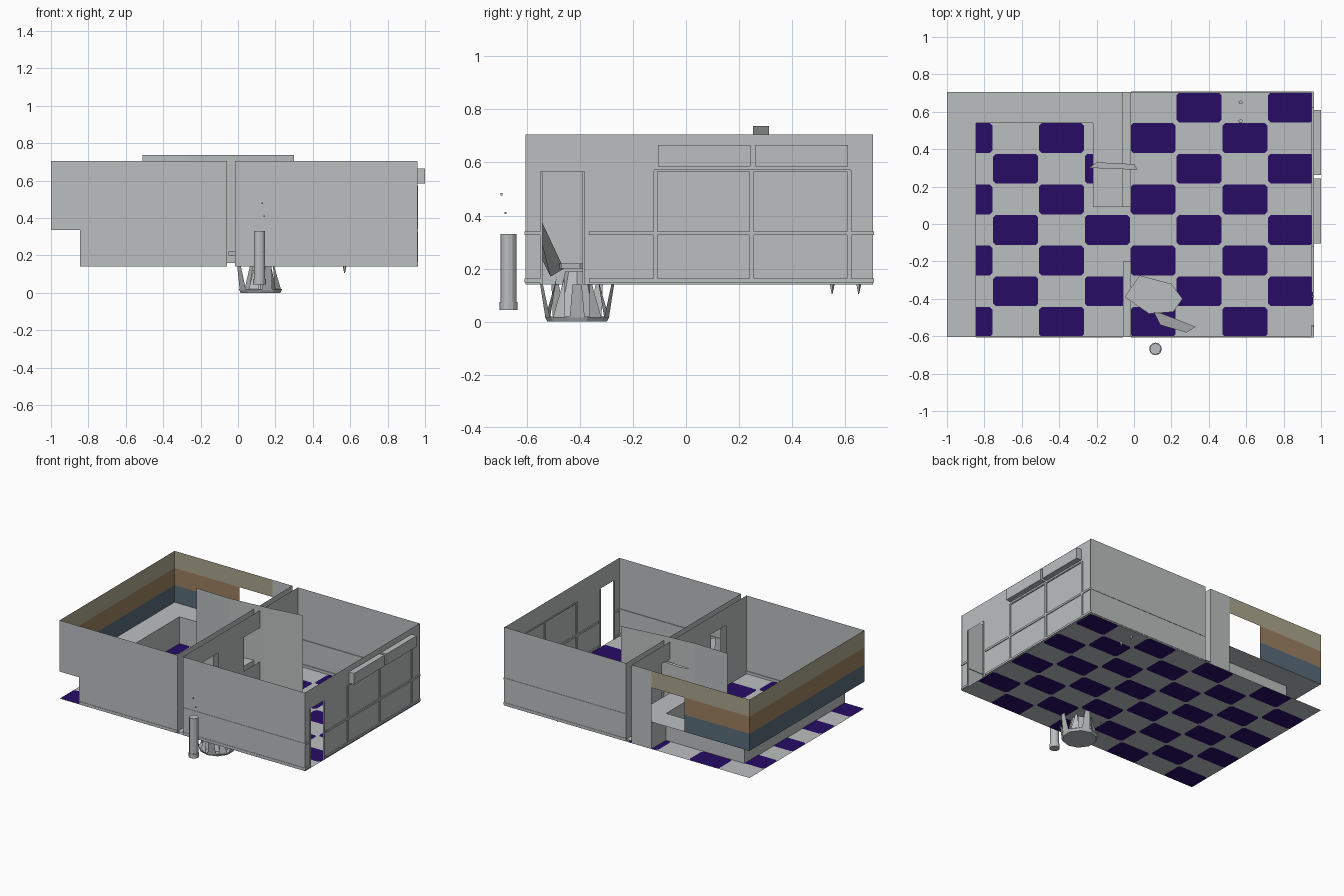
import bpy, bmesh, math
from mathutils import Vector, Matrix

if "Cube" in bpy.data.objects:
    bpy.data.objects.remove(bpy.data.objects["Cube"])


def material(name, r, g, b):
    m = bpy.data.materials.new(name)
    m.diffuse_color = (r, g, b, 1)
    m.use_nodes = True
    m.node_tree.nodes["Principled BSDF"].inputs["Base Color"].default_value = m.diffuse_color
    return m


GREY = material("plaster grey", .50, .52, .525)
PURPLE = material("dark purple tile", .020, .004, .130)
OLIVE = material("olive stripe", .41, .38, .27)
BROWN = material("tan stripe", .33, .216, .122)
BLUE = material("slate blue stripe", .098, .15, .19)
MATS = [GREY, PURPLE, OLIVE, BROWN, BLUE]


def finish(name, bm):
    me = bpy.data.meshes.new(name)
    bm.to_mesh(me)
    bm.free()
    for m in MATS:
        me.materials.append(m)
    ob = bpy.data.objects.new(name, me)
    bpy.context.collection.objects.link(ob)
    return ob


def sheet(name, axis, pos, rects):
    """Flat sheet across one axis; rects are (u0, u1, v0, v1[, material])."""
    bm = bmesh.new()
    for r in rects:
        u0, u1, v0, v1 = r[:4]
        vs = []
        for u, v in ((u0, v0), (u1, v0), (u1, v1), (u0, v1)):
            co = [u, v]
            co.insert("xyz".index(axis), pos)
            vs.append(bm.verts.new(co))
        f = bm.faces.new(vs)
        f.material_index = r[4] if len(r) > 4 else 0
    return finish(name, bm)


def poly(name, pts):
    bm = bmesh.new()
    bm.faces.new([bm.verts.new(p) for p in pts])
    return finish(name, bm)


def box(name, x0, x1, y0, y1, z0, z1):
    bm = bmesh.new()
    bmesh.ops.create_cube(bm, size=1)
    for v in bm.verts:
        v.co = ((x0 + x1) / 2 + v.co.x * (x1 - x0),
                (y0 + y1) / 2 + v.co.y * (y1 - y0),
                (z0 + z1) / 2 + v.co.z * (z1 - z0))
    return finish(name, bm)


def cone(name, x, y, z0, z1, r0, r1, n):
    bm = bmesh.new()
    bmesh.ops.create_cone(bm, cap_ends=True, segments=n, radius1=r0, radius2=r1,
                          depth=z1 - z0, matrix=Matrix.Translation((x, y, (z0 + z1) / 2)))
    return finish(name, bm)


L, ML, MR, R = -1.0, -.06, -.015, .96      # outer and middle wall x
F, B = -.605, .705                          # front and back wall y
Z0, ZL, ZT = .14, .335, .705                # floor, ledge, wall top
BX, BY, AX, AY = -.845, .54, -.22, .09      # ledge edges in the left room

# Checkered floor: pale sheet with chamfered dark tiles
sheet("floor_base", "z", Z0, [(L, R, F, B)])
bm = bmesh.new()
tw, th, c = (R - L) / 8, (B - F) / 8, .014
for i in range(8):
    for j in range(8):
        if (i + j) % 2 == 0:
            x0, y0 = L + i * tw + .002, F + j * th + .002
            x1, y1 = x0 + tw - .004, y0 + th - .004
            ring = [(x0 + c, y0), (x1 - c, y0), (x1, y0 + c), (x1, y1 - c),
                    (x1 - c, y1), (x0 + c, y1), (x0, y1 - c), (x0, y0 + c)]
            for z in (Z0 + .0015, Z0 - .0015):
                f = bm.faces.new([bm.verts.new((x, y, z)) for x, y in ring])
                f.material_index = 1
                if z < Z0:
                    f.normal_flip()
finish("floor_tiles", bm)

# Left room: striped outer walls with a serving opening at the back
h = (ZT - ZL) / 3
bands = [(ZL, ZL + h, 4), (ZL + h, ZL + 2 * h, 3), (ZL + 2 * h, ZT, 2)]
sheet("left_striped_wall", "x", L, [(F, B, a, b, m) for a, b, m in bands])
sheet("back_striped_wall", "y", B,
      [(L, -.48 if m != 2 else AX, a, b, m) for a, b, m in bands])
sheet("back_left_wall", "y", B, [(AX, ML, Z0, ZT)])
sheet("front_left_wall", "y", F, [(L, BX, ZL, ZT), (BX, ML, Z0, ZT)])

# Ledges around the left room and their lower walls
sheet("ledge_top", "z", ZL, [(L, BX, F, B), (BX, AX, BY, B), (AX, ML, AY, B)])
sheet("ledge_side_left", "x", BX, [(F, BY, Z0, ZL)])
sheet("ledge_side_back", "y", BY, [(BX, AX, Z0, ZL)])
sheet("counter_side", "x", AX, [(AY, B, Z0, ZL)])
sheet("counter_end", "y", AY, [(AX, ML, Z0, ZL)])

# Middle double wall with a doorway and a hatch above the counter
D0, D1, DT = -.37, -.2, .58
for nm, x in (("middle_wall_left", ML), ("middle_wall_right", MR)):
    sheet(nm, "x", x, [(F, D0, Z0, ZT), (D0, D1, DT, ZT), (D1, AY, Z0, ZT),
                       (AY, .36, Z0, ZL), (AY, .36, DT, ZT), (.36, B, Z0, ZT)])
sheet("middle_sill", "z", Z0 + .015, [(ML, MR, F, D1), (ML, MR, AY, B)])

# Right room walls, doorway in the right wall
sheet("front_right_wall", "y", F, [(MR, R, Z0, ZT)])
sheet("back_right_wall", "y", B, [(MR, R, Z0, ZT)])
E0, E1, ET = -.545, -.385, .565
sheet("right_wall", "x", R - .004, [(F, E0, Z0, ZT), (E0, E1, ET, ZT), (E1, B, Z0, ZT)])

# Skirting and chair rails
t = .005
for nm, z0, z1 in (("skirting", .148, .162), ("chair_rail", .326, .34)):
    box("front_" + nm, MR, R, F - t / 2, F + t, z0, z1)
    box("back_" + nm, MR, R, B - t, B + t / 2, z0, z1)
    box("right_" + nm + "_a", R - .01, R + .002, F, E0, z0, z1)
    box("right_" + nm + "_b", R - .01, R + .002, E1 + .02, B, z0, z1)
box("left_front_skirting", BX, ML, F - t / 2, F + t, .148, .162)

# Right wall window frames and door frame
for k, y in enumerate((-.115, .248, .615)):
    box("window_post_%d" % k, R - .01, R + .002, y - .008, y + .008, .16, .57)
box("window_head", R - .01, R + .002, -.12, .62, .566, .574)
for k, y in enumerate((E0, E1)):
    box("door_post_%d" % k, R - .01, R + .002, y - .004, y + .004, Z0, ET)

# Awning boxes over the windows
for k, (y0, y1) in enumerate(((-.105, .243), (.262, .61))):
    box("awning_box_%d" % k, R, 1.0, y0, y1, .585, .665)

# Tall thin screen crossing both rooms and a loose shelf beside it
bm = bmesh.new()
path = [(-.51, .258), (-.25, .252), (.02, .275), (.30, .312)]
low = [bm.verts.new((x, y, .16)) for x, y in path]
top = [bm.verts.new((x, y, .738)) for x, y in path]
for k in range(3):
    bm.faces.new((low[k], low[k + 1], top[k + 1], top[k]))
finish("tall_screen", bm)
poly("loose_shelf", [(-.24, .30, .572), (.02, .29, .572), (.0, .32, .575), (-.2, .33, .575)])

# Swivel chair sunk through the floor: round foot, pedestal, flaps, seat, back
cx, cy = .12, -.41
cone("chair_foot", cx, cy, 0, .02, .112, .122, 10)
cone("chair_pedestal", cx, cy, .02, .19, .085, .045, 8)
bm = bmesh.new()
for k in range(10):
    a = 2 * math.pi * k / 10
    pts = [(.12, a - .24, .015), (.12, a + .24, .015), (.142, a + .12, .14), (.142, a - .12, .14)]
    if k % 2:
        pts = [(.12, a - .24, .015), (.12, a + .24, .015), (.08, a, .17)]
    bm.faces.new([bm.verts.new((cx + r * math.cos(b), cy + r * math.sin(b), z))
                  for r, b, z in pts])
finish("chair_flaps", bm)
outline = [(-.05, -.39), (.03, -.275), (.2, -.32), (.26, -.40), (.21, -.47), (.08, -.48)]
bm = bmesh.new()
f = bm.faces.new([bm.verts.new((x, y, .20)) for x, y in reversed(outline)])
g = bmesh.ops.extrude_face_region(bm, geom=[f])
bmesh.ops.translate(bm, vec=(0, 0, .02), verts=[v for v in g["geom"] if isinstance(v, bmesh.types.BMVert)])
finish("chair_seat", bm)
poly("chair_back", [(.10, -.46, .20), (.23, -.51, .17), (.33, -.55, .33), (.28, -.58, .31), (.14, -.54, .37)])

# Post standing outside the front wall
cone("post_shaft", .115, -.668, .07, .33, .03, .03, 12)
cone("post_base", .115, -.668, .045, .075, .034, .034, 12)

# Small loose bits
for k, y in enumerate((.55, .65)):
    cone("floor_spike_%d" % k, .57, y, .105, .15, .002, .012, 5)
for k, (x, y, z) in enumerate(((.13, -.695, .48), (.14, -.68, .41))):
    box("tiny_chip_%d" % k, x - .004, x + .004, y - .004, y + .004, z - .004, z + .004)
